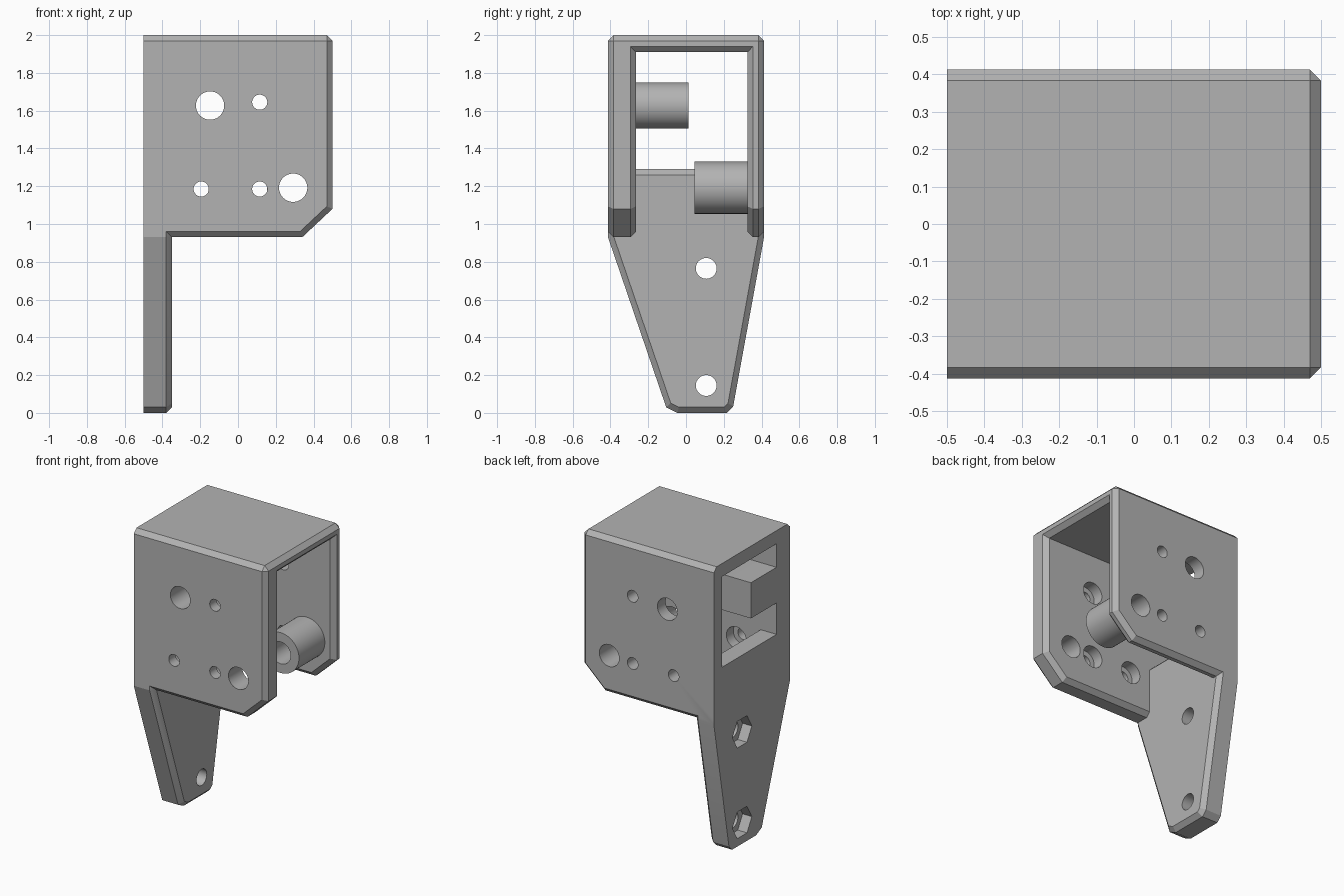
import bpy, bmesh
from math import sin, cos, pi, radians
from mathutils import Vector

default = bpy.data.objects.get("Cube")
if default:
    bpy.data.objects.remove(default, do_unlink=True)

grey = bpy.data.materials.new("grey plastic")
grey.use_nodes = True
COLOUR = (0.45, 0.45, 0.45, 1)
grey.diffuse_color = COLOUR
grey.node_tree.nodes["Principled BSDF"].inputs["Base Color"].default_value = COLOUR

L, R = -0.5, 0.5              # open end is at R
OUT, FRONT_IN, BACK_IN = 0.413, -0.265, 0.325
TOP, CEIL, BOTTOM = 2.0, 1.91, 0.93
CHAMFER = 0.03


def prism(name, points, axis, lo, hi, chamfer=None):
    """Extrude a profile along x (points are y,z) or y (points are x,z)."""
    place = (lambda p, d: (d, *p)) if axis == "x" else (lambda p, d: (p[0], d, p[1]))
    bm = bmesh.new()
    face = bm.faces.new([bm.verts.new(place(p, lo)) for p in points])
    grown = bmesh.ops.extrude_face_region(bm, geom=[face])["geom"]
    step = Vector(place((0, 0), hi - lo))
    bmesh.ops.translate(bm, vec=step, verts=[v for v in grown if isinstance(v, bmesh.types.BMVert)])
    bmesh.ops.recalc_face_normals(bm, faces=bm.faces)
    if chamfer:
        edges = [e for e in bm.edges if chamfer(*[v.co for v in e.verts])]
        bmesh.ops.bevel(bm, geom=edges, offset=CHAMFER, segments=1, affect="EDGES")
    mesh = bpy.data.meshes.new(name)
    bm.to_mesh(mesh)
    bm.free()
    mesh.materials.append(grey)
    ob = bpy.data.objects.new(name, mesh)
    bpy.context.collection.objects.link(ob)
    return ob


def circle(u, v, r, n=48):
    return [(u + r * cos(2 * pi * i / n), v + r * sin(2 * pi * i / n)) for i in range(n)]


def combine(body, other, operation):
    """Boolean the other part into the body and discard it."""
    mod = body.modifiers.new("join", "BOOLEAN")
    mod.operation, mod.solver, mod.object = operation, "EXACT", other
    bpy.context.view_layer.update()
    mesh = bpy.data.meshes.new_from_object(body.evaluated_get(bpy.context.evaluated_depsgraph_get()))
    body.modifiers.clear()
    body.data = mesh
    bpy.data.objects.remove(other, do_unlink=True)


def both(a, b, axis, value):
    return abs(a[axis] - value) < 1e-4 and abs(b[axis] - value) < 1e-4


# Side plates, chamfered around both faces
def side_plate(name, outer, inner):
    def rule(a, b):
        if both(a, b, 0, L):
            return False
        if both(a, b, 1, inner):
            return not both(a, b, 2, TOP)
        return both(a, b, 1, outer) or (both(a, b, 0, R) and both(a, b, 2, TOP))
    outline = [(L, BOTTOM), (0.34, BOTTOM), (R, 1.08), (R, TOP), (L, TOP)]
    return prism(name, outline, "y", min(outer, inner), max(outer, inner), rule)


bracket = side_plate("bracket", -OUT, FRONT_IN)
back_plate = side_plate("back_plate", OUT, BACK_IN)

# Screw holes, with counterbores inside the front plate
for x, z in [(0.115, 1.645), (0.115, 1.185), (-0.195, 1.185)]:
    for plate in (bracket, back_plate):
        combine(plate, prism("screw_hole", circle(x, z, 0.04), "y", -0.6, 0.6), "DIFFERENCE")
    combine(bracket, prism("counterbore", circle(x, z, 0.075), "y", -0.34, -0.2), "DIFFERENCE")

# Top plate
top_plate = prism(
    "top_plate", [(L, CEIL), (R, CEIL), (R, TOP), (L, TOP)], "y", -OUT, OUT,
    lambda a, b: both(a, b, 0, R) or (both(a, b, 2, TOP) and abs(a.y - b.y) < 1e-4))

# Tapered mounting leg, chamfered on its inner side
leg_outline = [(-OUT, BOTTOM), (-0.105, 0.03), (-0.045, 0), (0.215, 0), (0.25, 0.035),
               (OUT, BOTTOM), (OUT, 1.29), (-OUT, 1.29)]
leg = prism("leg", leg_outline, "x", L, -0.35, lambda a, b: both(a, b, 0, -0.35))
for z in (0.765, 0.145):
    combine(leg, prism("bolt_hole", circle(0.107, z, 0.055), "x", -0.6, -0.2), "DIFFERENCE")
    combine(leg, prism("nut_pocket", circle(0.107, z, 0.105, 6), "x", -0.6, -0.43), "DIFFERENCE")

# Bosses: one runs back to the open rear window, the other is round
arc = [(-0.148 + 0.122 * cos(a), 1.627 + 0.122 * sin(a))
       for a in (radians(-90 + 7.5 * i) for i in range(25))]
front_boss = prism("front_boss", [(L, 1.505)] + arc + [(L, 1.749)], "y", -0.32, 0.012)
back_boss = prism("back_boss", circle(0.292, 1.192, 0.138), "y", 0.045, 0.37)

for part in (back_plate, top_plate, leg, front_boss, back_boss):
    combine(bracket, part, "UNION")

# Shaft bores through both plates and bosses
for x, z in [(-0.148, 1.627), (0.292, 1.192)]:
    combine(bracket, prism("shaft_bore", circle(x, z, 0.075), "y", -0.6, 0.6), "DIFFERENCE")

# Merge coplanar seams
bm = bmesh.new()
bm.from_mesh(bracket.data)
bmesh.ops.remove_doubles(bm, verts=bm.verts, dist=1e-4)
bmesh.ops.dissolve_limit(bm, angle_limit=radians(0.5), verts=bm.verts, edges=bm.edges)
bm.to_mesh(bracket.data)
bm.free()

bpy.ops.object.select_all(action="DESELECT")
bracket.select_set(True)
bpy.context.view_layer.objects.active = bracket
bpy.ops.object.shade_smooth_by_angle(angle=radians(15))
